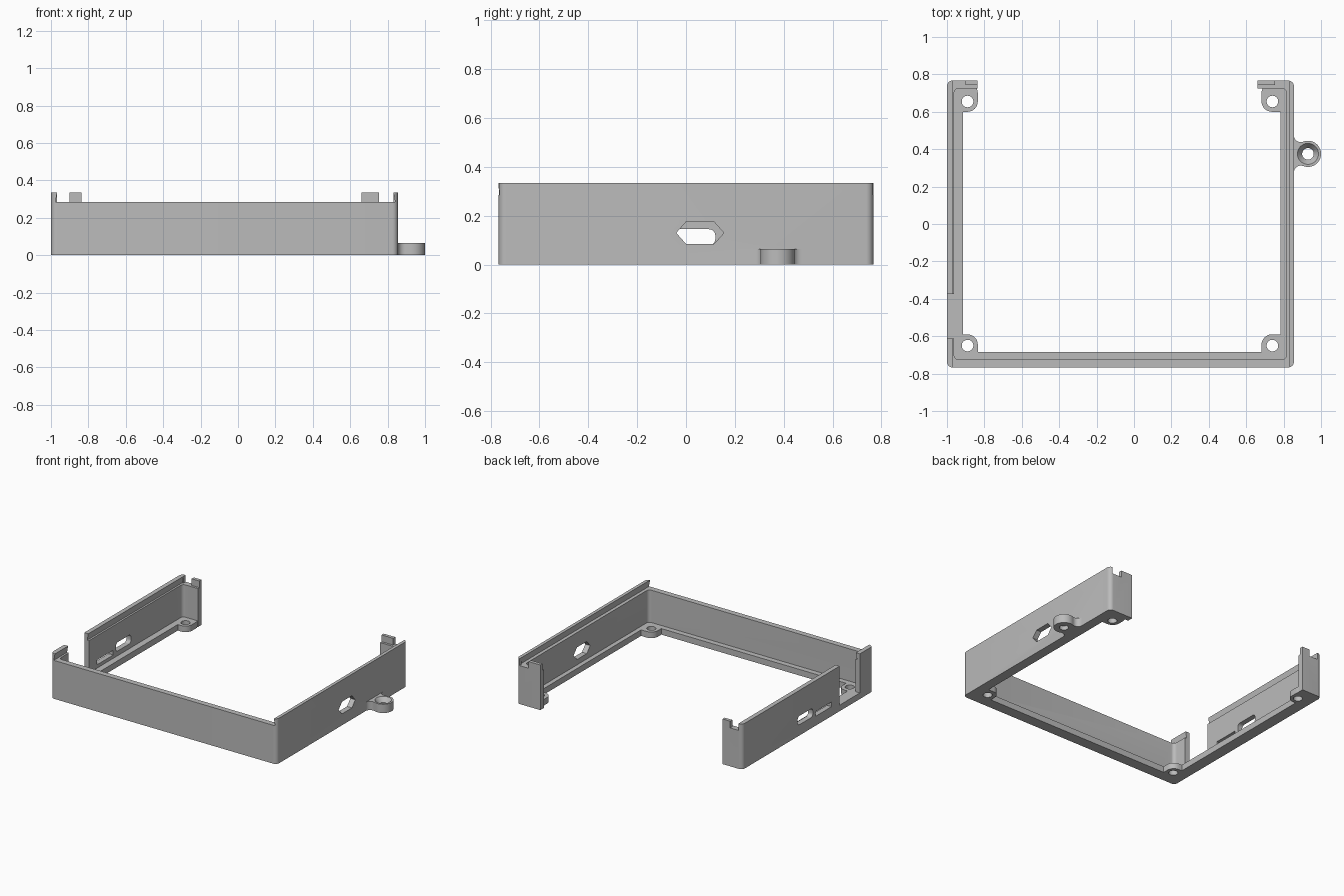
import bpy, bmesh
from math import cos, sin, pi, atan2, sqrt

old = bpy.data.objects.get("Cube")
if old:
    bpy.data.objects.remove(old, do_unlink=True)

grey = bpy.data.materials.new("plain grey")
grey.use_nodes = True
colour = (0.5, 0.5, 0.5, 1)
grey.diffuse_color = colour
grey.node_tree.nodes["Principled BSDF"].inputs["Base Color"].default_value = colour


def arc(cx, cy, r, a, b, n=8):
    return [(cx + r * cos(a + (b - a) * i / n), cy + r * sin(a + (b - a) * i / n))
            for i in range(n + 1)]


def rounded(x0, x1, y0, y1, r):
    pts = []
    for k, (x, y) in enumerate([(x1 - r, y1 - r), (x0 + r, y1 - r),
                                (x0 + r, y0 + r), (x1 - r, y0 + r)]):
        pts += arc(x, y, r, k * pi / 2, (k + 1) * pi / 2)
    return pts


def rect(x0, x1, y0, y1):
    return [(x0, y0), (x1, y0), (x1, y1), (x0, y1)]


def prism(name, pts, lo, hi, axis="z"):
    """Extrude a 2D outline along an axis."""
    place = {"z": lambda u, v, w: (u, v, w),
             "x": lambda u, v, w: (w, u, v),
             "y": lambda u, v, w: (u, w, v)}[axis]
    bm = bmesh.new()
    a = [bm.verts.new(place(u, v, lo)) for u, v in pts]
    b = [bm.verts.new(place(u, v, hi)) for u, v in pts]
    bm.faces.new(a)
    bm.faces.new(b)
    for i in range(len(a)):
        j = (i + 1) % len(a)
        bm.faces.new((a[i], a[j], b[j], b[i]))
    bmesh.ops.recalc_face_normals(bm, faces=bm.faces)
    return finish(name, bm)


def cone(name, x, y, z0, z1, r0, r1):
    bm = bmesh.new()
    bmesh.ops.create_cone(bm, cap_ends=True, segments=32, radius1=r0, radius2=r1, depth=z1 - z0)
    bmesh.ops.translate(bm, verts=bm.verts, vec=(x, y, (z0 + z1) / 2))
    return finish(name, bm)


def finish(name, bm):
    me = bpy.data.meshes.new(name)
    bm.to_mesh(me)
    bm.free()
    me.materials.append(grey)
    ob = bpy.data.objects.new(name, me)
    bpy.context.collection.objects.link(ob)
    return ob


def combine(body, tool, how="DIFFERENCE"):
    m = body.modifiers.new(how, "BOOLEAN")
    m.operation, m.object, m.solver = how, tool, "EXACT"
    bpy.context.view_layer.objects.active = body
    bpy.ops.object.modifier_apply(modifier=m.name)
    bpy.data.objects.remove(tool, do_unlink=True)


LEFT, RIGHT, Y = -1.0, 0.855, 0.767
TOP, LEDGE, FLOOR = 0.335, 0.285, 0.045

# Outer tray with its cavity and open floor
body = prism("enclosure_frame", rounded(LEFT, RIGHT, -Y, Y, 0.03), 0, TOP)
combine(body, prism("cavity", rounded(-0.962, 0.815, -0.725, 0.725, 0.025), FLOOR, 1))
combine(body, prism("floor_opening", rect(-0.915, 0.782, -0.685, 0.724), -1, 0.1))

# Dovetail channel for a sliding lid, open at the front
lid = [(-0.976, LEDGE), (0.84, LEDGE), (0.831, TOP), (0.831, 0.5), (-0.967, 0.5), (-0.967, TOP)]
combine(body, prism("lid_channel", lid, -1, 0.742, "y"))

# Open back and notches beside the two rear tabs
combine(body, prism("back_opening", rect(-0.837, 0.66, 0.5, 1), -1, 1))
for x0, x1 in ((-0.967, -0.9), (0.755, 0.831)):
    combine(body, prism("tab_notch", rect(x0, x1, 0.6, 1), LEDGE, 1))

# Gap and connector slots in one side wall, six-sided port in the other
combine(body, prism("wall_gap", rect(-1.1, -0.93, -0.612, -0.375), FLOOR, 1))
combine(body, prism("connector_slot", rounded(-0.06, 0.12, 0.08, 0.145, 0.025), -1.1, -0.93, "x"))
combine(body, prism("card_slot", rect(-0.28, -0.09, 0.07, 0.105), -1.1, -0.93, "x"))
port = [(-0.04, 0.13), (0, 0.085), (0.115, 0.085), (0.155, 0.13), (0.115, 0.175), (0, 0.175)]
combine(body, prism("port", port, 0.7, 1, "x"))

# Corner screw bosses
for x0, x1, hx in ((-0.98, -0.835, -0.89), (0.682, 0.84, 0.74)):
    for y0, y1, hy in ((0.6, 0.755, 0.655), (-0.75, -0.59, -0.65)):
        combine(body, prism("boss", rounded(x0, x1, y0, y1, 0.055), 0, FLOOR), "UNION")
        combine(body, cone("boss_hole", hx, hy, -0.1, 0.1, 0.031, 0.031))

# Mounting ear blended into the side wall
ex, ey, r, f = 0.93, 0.375, 0.07, 0.036
fx = RIGHT + f
dy = sqrt((r + f) ** 2 - (ex - fx) ** 2)
turn = atan2(dy, ex - fx)
low = arc(fx, ey - dy, f, pi, turn)
hub = arc(ex, ey, r, turn - pi, pi - turn, 32)
high = [(x, 2 * ey - y) for x, y in reversed(low)]
outline = [(0.83, ey - dy)] + low + hub[1:-1] + high + [(0.83, ey + dy)]
combine(body, prism("ear", outline, 0, 0.065), "UNION")
combine(body, cone("ear_hole", ex, ey, -0.1, 0.1, 0.031, 0.031))
combine(body, cone("ear_countersink", ex, ey, 0.03, 0.066, 0.03, 0.057))

# Smooth the rounded surfaces, keep edges crisp
bpy.ops.object.select_all(action="DESELECT")
body.select_set(True)
bpy.context.view_layer.objects.active = body
bpy.ops.object.shade_smooth_by_angle(angle=pi / 6)
